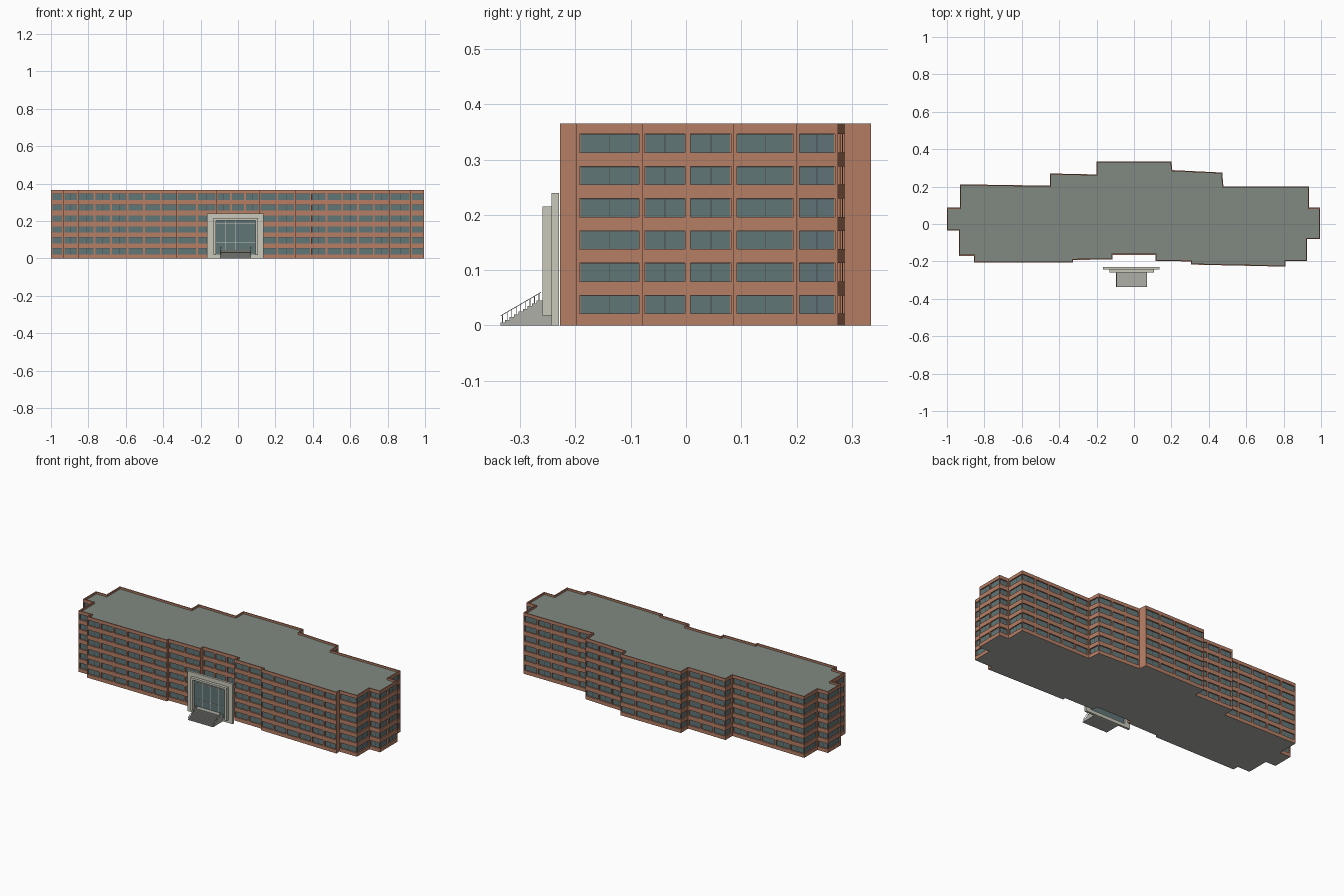
import bpy, bmesh, math
from mathutils import Vector

if "Cube" in bpy.data.objects:
    bpy.data.objects.remove(bpy.data.objects["Cube"])

H, ROOF, FLOORS = 0.3655, 0.354, 6
PITCH, SILL, WIN_H = 0.0583, 0.0215, 0.033
DEPTH, JAMB = 0.007, 0.005


def material(name, rgb):
    m = bpy.data.materials.new(name)
    m.diffuse_color = (*rgb, 1)
    m.use_nodes = True
    m.node_tree.nodes["Principled BSDF"].inputs["Base Color"].default_value = m.diffuse_color
    return m


brick = material("brick", (0.47, 0.21, 0.13))
glass = material("glass", (0.12, 0.18, 0.185))
frame = material("window_frame", (0.06, 0.07, 0.07))
roofing = material("roofing", (0.22, 0.25, 0.22))
stone = material("stone", (0.58, 0.58, 0.49))
concrete = material("concrete", (0.42, 0.43, 0.39))


def finish(name, bm, mat):
    me = bpy.data.meshes.new(name)
    bm.to_mesh(me)
    bm.free()
    me.materials.append(mat)
    ob = bpy.data.objects.new(name, me)
    bpy.context.collection.objects.link(ob)
    return ob


def face(bm, pts):
    return bm.faces.new([bm.verts.new(p) for p in pts])


def add_box(bm, x0, x1, y0, y1, z0, z1):
    r = bmesh.ops.create_cube(bm, size=1)
    for v in r["verts"]:
        v.co = ((x0 + x1) / 2 + v.co.x * (x1 - x0),
                (y0 + y1) / 2 + v.co.y * (y1 - y0),
                (z0 + z1) / 2 + v.co.z * (z1 - z0))


def boxes(name, mat, *dims):
    bm = bmesh.new()
    for d in dims:
        add_box(bm, *d)
    return finish(name, bm, mat)


# Stepped footprint, anticlockwise from above
outline = [Vector(p) for p in [
    (-1, -.035), (-.935, -.035), (-.935, -.17), (-.855, -.17), (-.855, -.205),
    (-.325, -.207), (-.325, -.192), (-.115, -.19), (-.115, -.165), (.115, -.165),
    (.115, -.197), (.305, -.2), (.305, -.217), (.81, -.228), (.81, -.198),
    (.925, -.198), (.925, -.08), (.995, -.08), (.995, .087), (.935, .087),
    (.935, .2), (.478, .2), (.472, .275), (.205, .288), (.2, .335), (-.2, .335),
    (-.2, .265), (-.45, .27), (-.45, .205), (-.93, .212), (-.93, .087), (-1, .087)]]
N = len(outline)


def inset(dist):
    out = []
    for i, p in enumerate(outline):
        a = (p - outline[i - 1]).normalized()
        b = (outline[(i + 1) % N] - p).normalized()
        na, nb = Vector((-a.y, a.x)), Vector((-b.y, b.x))
        m = (na + nb).normalized()
        out.append(p + m * dist / m.dot(na))
    return out


# Walls: each bay has a brick surround, reveals, recessed glass and a mullion
walls, panes, bars = bmesh.new(), bmesh.new(), bmesh.new()
for i, p in enumerate(outline):
    q = outline[(i + 1) % N]
    d = q - p
    length = d.length
    d = d.normalized()
    n_in = Vector((-d.y, d.x))

    def pt(u, z, k=0.0):
        c = p + d * u + n_in * k
        return Vector((c.x, c.y, z))

    def quad(bm, u0, u1, z0, z1, k=0.0):
        face(bm, [pt(u0, z0, k), pt(u1, z0, k), pt(u1, z1, k), pt(u0, z1, k)])

    if length < 0.05:
        quad(walls, 0, length, 0, H)
        continue
    # horizontal spandrels
    levels = [SILL + f * PITCH for f in range(FLOORS)]
    for z0, z1 in zip([0] + [z + WIN_H for z in levels], levels + [H]):
        quad(walls, 0, length, z0, z1)
    bays = max(1, round(length / 0.09))
    w = length / bays
    for z0 in levels:
        z1 = z0 + WIN_H
        for b in range(bays):
            s, e = b * w, (b + 1) * w
            u0, u1 = s + JAMB, e - JAMB
            quad(walls, s, u0, z0, z1)
            quad(walls, u1, e, z0, z1)
            rim = [(u0, z0), (u1, z0), (u1, z1), (u0, z1)]
            for j in range(4):
                a, c = rim[j], rim[(j + 1) % 4]
                face(walls, [pt(*a), pt(*c), pt(*c, DEPTH), pt(*a, DEPTH)])
            quad(panes, u0, u1, z0, z1, DEPTH)
            mid = (u0 + u1) / 2
            quad(bars, mid - .0008, mid + .0008, z0, z1, DEPTH - .001)
            quad(bars, u0, u1, z1 - .0016, z1, DEPTH - .001)

# Parapet top and inner face
inner = inset(0.006)
for i in range(N):
    j = (i + 1) % N
    o0, o1, a, b = (v.to_3d() for v in (outline[i], outline[j], inner[i], inner[j]))
    top, low = Vector((0, 0, H)), Vector((0, 0, ROOF))
    face(walls, [o0 + top, o1 + top, b + top, a + top])
    face(walls, [a + top, b + top, b + low, a + low])
finish("brick_walls", walls, brick)
finish("window_glass", panes, glass)
finish("window_bars", bars, frame)

# Roof deck and floor slab
bm = bmesh.new()
face(bm, [(v.x, v.y, ROOF) for v in inner])
finish("roof_deck", bm, roofing)
bm = bmesh.new()
face(bm, [(v.x, v.y, 0) for v in reversed(outline)])
finish("floor_slab", bm, concrete)

# Entrance portal: outer stone surround and projecting inner frame
boxes("portal_surround", stone,
      (-.165, -.13, -.243, -.23, 0, .24), (.103, .135, -.243, -.23, 0, .24),
      (-.13, .103, -.243, -.23, .215, .24), (-.13, .103, -.243, -.23, 0, .02))
boxes("portal_inner_frame", stone,
      (-.132, -.118, -.26, -.243, .018, .215), (.093, .107, -.26, -.243, .018, .215),
      (-.118, .093, -.26, -.243, .203, .215))
boxes("entrance_glass", glass, (-.13, .103, -.242, -.236, .02, .215))
boxes("entrance_mullions", stone,
      *[(x - .0012, x + .0012, -.245, -.242, .02, .205) for x in (-.065, -.013, .04)],
      *[(-.118, .093, -.245, -.242, z - .0012, z + .0012) for z in (.085, .185)])

# Front steps
STEPS, Y0, Y1, TOP = 9, -.336, -.262, .045
run, rise = (Y1 - Y0) / STEPS, TOP / STEPS
prof = [(Y0, 0)]
for s in range(STEPS):
    prof += [(Y0 + s * run, (s + 1) * rise), (Y0 + (s + 1) * run, (s + 1) * rise)]
prof += [(-.243, TOP), (-.243, 0)]
bm = bmesh.new()
f = face(bm, [(-.095, y, z) for y, z in prof])
r = bmesh.ops.extrude_face_region(bm, geom=[f])
bmesh.ops.translate(bm, vec=(.165, 0, 0),
                    verts=[v for v in r["geom"] if isinstance(v, bmesh.types.BMVert)])
bmesh.ops.recalc_face_normals(bm, faces=bm.faces)
finish("front_steps", bm, concrete)

# Handrails either side of the steps
bm = bmesh.new()
for x in (-.093, .068):
    for s in range(STEPS):
        y, z = Y0 + (s + .5) * run, (s + 1) * rise
        add_box(bm, x - .0007, x + .0007, y - .0007, y + .0007, z, z + .013)
    r = bmesh.ops.create_cube(bm, size=1)
    za, zb = rise + .012, TOP + .015
    for v in r["verts"]:
        t = v.co.y + .5
        v.co = (x + v.co.x * .0018, Y0 + t * (Y1 - Y0), za + t * (zb - za) + v.co.z * .0015)
finish("step_handrails", bm, concrete)
